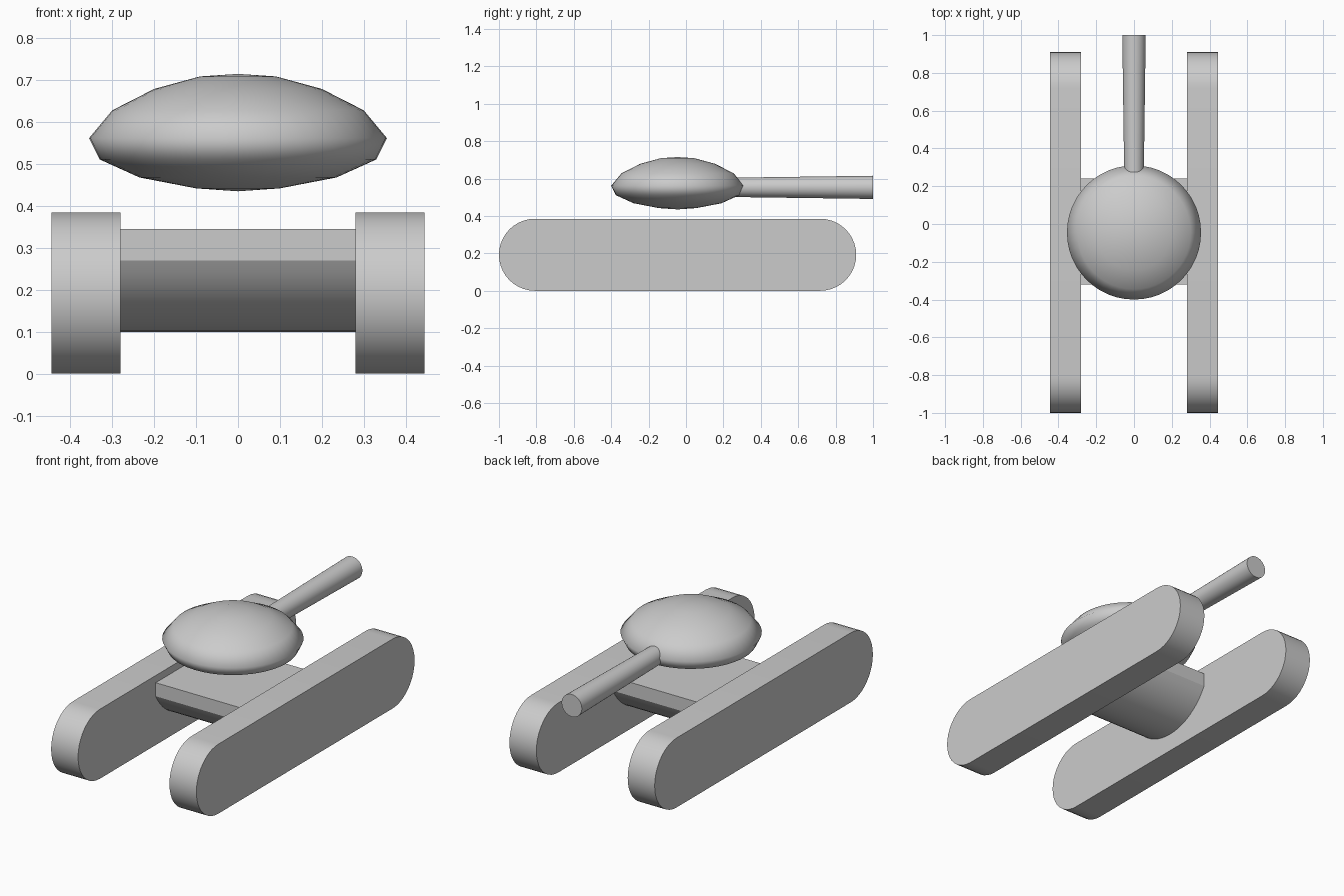
import bpy, bmesh, math

if "Cube" in bpy.data.objects:
    bpy.data.objects.remove(bpy.data.objects["Cube"])


def finish(name, bm, angle=None):
    bmesh.ops.recalc_face_normals(bm, faces=bm.faces[:])
    mesh = bpy.data.meshes.new(name)
    bm.to_mesh(mesh)
    bm.free()
    obj = bpy.data.objects.new(name, mesh)
    bpy.context.collection.objects.link(obj)
    bpy.ops.object.select_all(action='DESELECT')
    obj.select_set(True)
    bpy.context.view_layer.objects.active = obj
    if angle is None:
        bpy.ops.object.shade_smooth()
    else:
        bpy.ops.object.shade_smooth_by_angle(angle=math.radians(angle))
    return obj


def extrude_x(name, profile, x0, x1):
    """Solid from a (y, z) outline stretched along x."""
    bm = bmesh.new()
    face = bm.faces.new([bm.verts.new((x0, y, z)) for y, z in profile])
    new = bmesh.ops.extrude_face_region(bm, geom=[face])['geom']
    verts = [v for v in new if isinstance(v, bmesh.types.BMVert)]
    bmesh.ops.translate(bm, verts=verts, vec=(x1 - x0, 0, 0))
    return finish(name, bm, 25)


def arc(cy, cz, r, a0, a1, n):
    return [(cy + r * math.cos(math.radians(a0 + (a1 - a0) * i / n)),
             cz + r * math.sin(math.radians(a0 + (a1 - a0) * i / n)))
            for i in range(n + 1)]


# tracks: rounded-end slabs
R = 0.1925
track = arc(0.91 - R, R, R, -90, 90, 20) + arc(-1 + R, R, R, 90, 270, 20)
for side, x0, x1 in (("left", -0.445, -0.28), ("right", 0.28, 0.445)):
    extrude_x(side + "_track", track, x0, x1)

# hull: flat top, short vertical ends, round belly
half, sag, cy = 0.28, 0.17, -0.04
r = (half ** 2 + sag ** 2) / (2 * sag)
a = math.degrees(math.asin(half / r))
belly = arc(cy, 0.10 + r, r, -90 - a, -90 + a, 20)
extrude_x("hull", belly + [(cy + half, 0.345), (cy - half, 0.345)], -0.28, 0.28)

# turret: lathed lens shape
lens = [(0, 0.715), (0.09, 0.709), (0.2, 0.679), (0.3, 0.628), (0.355, 0.562),
        (0.33, 0.511), (0.235, 0.468), (0.1, 0.442), (0, 0.435)]
bm = bmesh.new()
vs = [bm.verts.new((x, -0.045, z)) for x, z in lens]
edges = [bm.edges.new(p) for p in zip(vs, vs[1:])]
bmesh.ops.spin(bm, geom=vs + edges, cent=(0, -0.045, 0), axis=(0, 0, 1),
               angle=math.tau, steps=48)
bmesh.ops.remove_doubles(bm, verts=bm.verts[:], dist=0.0005)
finish("turret", bm)

# gun barrel: slightly flared toward the muzzle
bm = bmesh.new()
bmesh.ops.create_cone(bm, cap_ends=True, segments=32, radius1=0.051,
                      radius2=0.062, depth=0.8)
barrel = finish("gun_barrel", bm, 30)
barrel.rotation_euler = (math.radians(-90), 0, 0)
barrel.location = (0, 0.6, 0.553)
